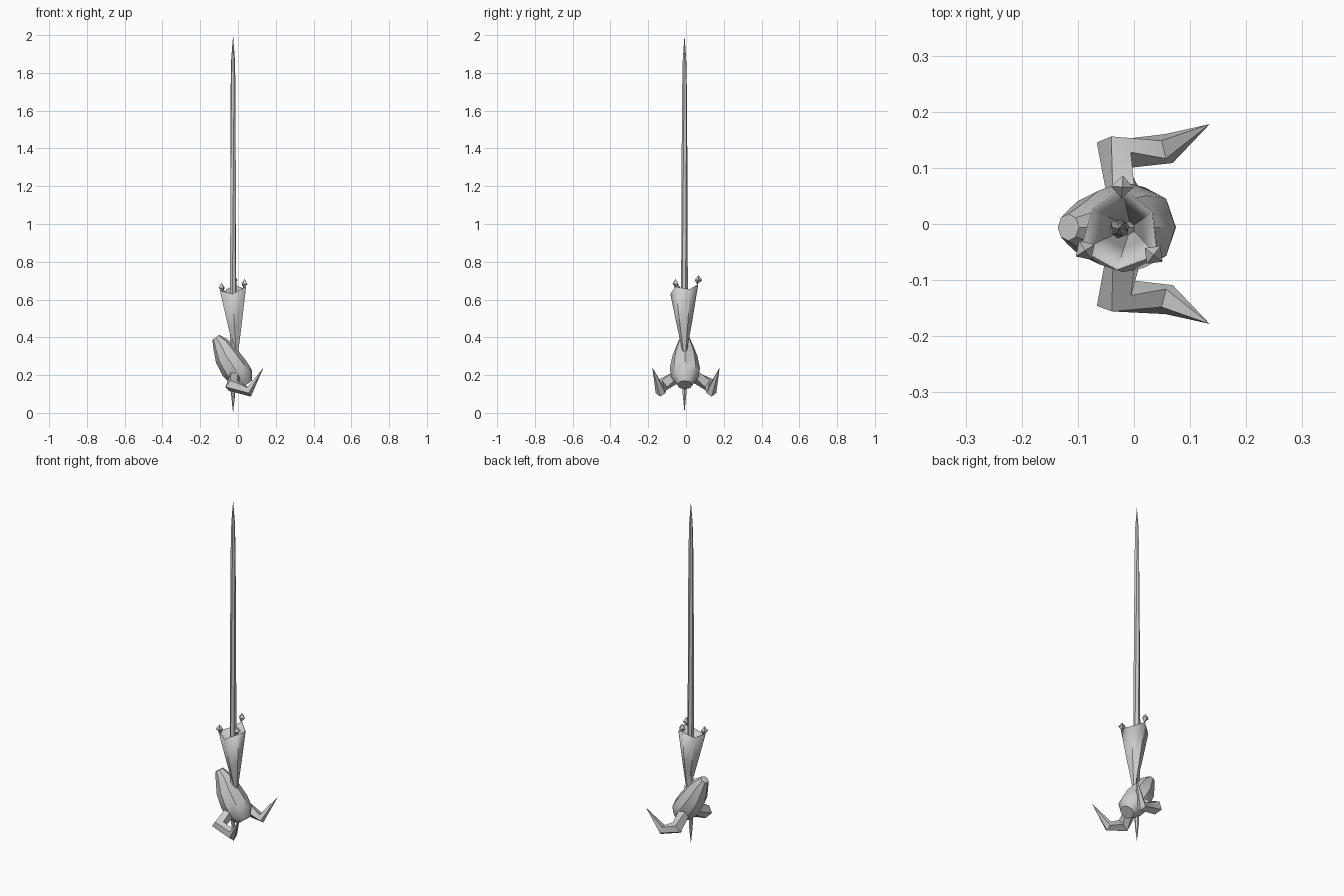
import bpy, bmesh, math
from mathutils import Vector

if "Cube" in bpy.data.objects:
    bpy.data.objects.remove(bpy.data.objects["Cube"])


def make(name, rings, closed=True, smooth=True):
    """Skin a list of point rings; a one-point ring closes to a tip."""
    bm = bmesh.new()
    vr = [[bm.verts.new(p) for p in r] for r in rings]
    for a, b in zip(vr, vr[1:]):
        n = max(len(a), len(b))
        for i in range(n):
            j = (i + 1) % n
            if len(a) == 1:
                bm.faces.new((a[0], b[i], b[j]))
            elif len(b) == 1:
                bm.faces.new((a[i], a[j], b[0]))
            else:
                bm.faces.new((a[i], a[j], b[j], b[i]))
    if closed:
        for r in (vr[0], vr[-1]):
            if len(r) > 2:
                bm.faces.new(r)
    bmesh.ops.recalc_face_normals(bm, faces=bm.faces[:])
    me = bpy.data.meshes.new(name)
    bm.to_mesh(me)
    bm.free()
    ob = bpy.data.objects.new(name, me)
    bpy.context.collection.objects.link(ob)
    if smooth:
        bpy.ops.object.select_all(action='DESELECT')
        ob.select_set(True)
        bpy.context.view_layer.objects.active = ob
        bpy.ops.object.shade_smooth_by_angle(angle=math.radians(40))
    return ob


def ring(c, u, v, n, phase=0.0):
    """Ellipse of n points around c with half axes u and v."""
    c, u, v = Vector(c), Vector(u), Vector(v)
    return [c + u * math.cos(a) + v * math.sin(a)
            for a in (phase + math.tau * i / n for i in range(n))]


# Long six-sided spike, slightly twisted, pointed at both ends
AX, AY = -0.026, -0.008
spike = [[(AX, AY, 0)]]
for z, r in ((0.1, 0.011), (0.3, 0.016), (0.65, 0.018), (1.2, 0.016),
             (1.7, 0.0135), (1.87, 0.010)):
    spike.append(ring((AX, AY, z), (r, 0, 0), (0, r, 0), 6, z * 0.5))
spike.append([(AX, AY, 2.0)])
make("spike", spike)

# Egg-shaped head leaning up to the muzzle: x, z, half width, half depth
head = []
for x, z, w, t in ((0.042, 0.148, 0.040, 0.040), (0.018, 0.188, 0.072, 0.068),
                   (-0.020, 0.238, 0.080, 0.074), (-0.062, 0.302, 0.066, 0.066),
                   (-0.092, 0.362, 0.042, 0.046), (-0.117, 0.400, 0.024, 0.023)):
    head.append(ring((x, -0.006, z), (0.82 * t, 0, 0.57 * t), (0, w, 0), 8))
make("head", head)

# Pair of horns: out of the head, bent backwards, then up to a point
path = [((-0.015, 0.045, 0.195), 0.034), ((-0.034, 0.128, 0.147), 0.038),
        ((0.060, 0.134, 0.113), 0.028), ((0.135, 0.178, 0.240), 0.0)]
for s, side in ((1, "left"), (-1, "right")):
    pts = [Vector((p[0], s * p[1], p[2])) for p, r in path]
    rings = []
    for i, (p, r) in enumerate(path):
        if r == 0:
            rings.append([pts[i]])
            continue
        d = (pts[i + 1] - pts[i]).normalized()
        if i:
            d = (d + (pts[i] - pts[i - 1]).normalized()).normalized()
        u = d.cross(Vector((0, 0, 1))).normalized()
        rings.append(ring(pts[i], u * r, d.cross(u) * r, 5, 0.3))
    make("horn_" + side, rings)

# Open funnel collar with three raised corners
rim = [Vector(p) for p in ((-0.093, -0.045, 0.648), (-0.030, -0.080, 0.630),
                           (0.040, -0.055, 0.668), (0.032, 0.020, 0.655),
                           (-0.020, 0.062, 0.680), (-0.072, 0.025, 0.645))]
apex = Vector((-0.006, -0.006, 0.27))
funnel = make("funnel", [[apex]] + [[apex.lerp(p, f) for p in rim]
                                    for f in (0.5, 1.0)], closed=False)
mod = funnel.modifiers.new("thickness", 'SOLIDIFY')
mod.thickness = 0.003

# Faceted knobs on the three corners
for i, c in enumerate(((-0.087, -0.047, 0.662), (0.035, -0.055, 0.683),
                       (-0.021, 0.066, 0.703))):
    c = Vector(c)
    d = Vector((c.x - AX, c.y - AY, 0)).normalized()
    u = Vector((-d.y, d.x, 0))
    make("knob_%d" % (i + 1),
         [[c - Vector((0, 0, 0.024)) - d * 0.008],
          ring(c, d * 0.020, u * 0.020, 4),
          [c + Vector((0, 0, 0.026))]], smooth=False)
